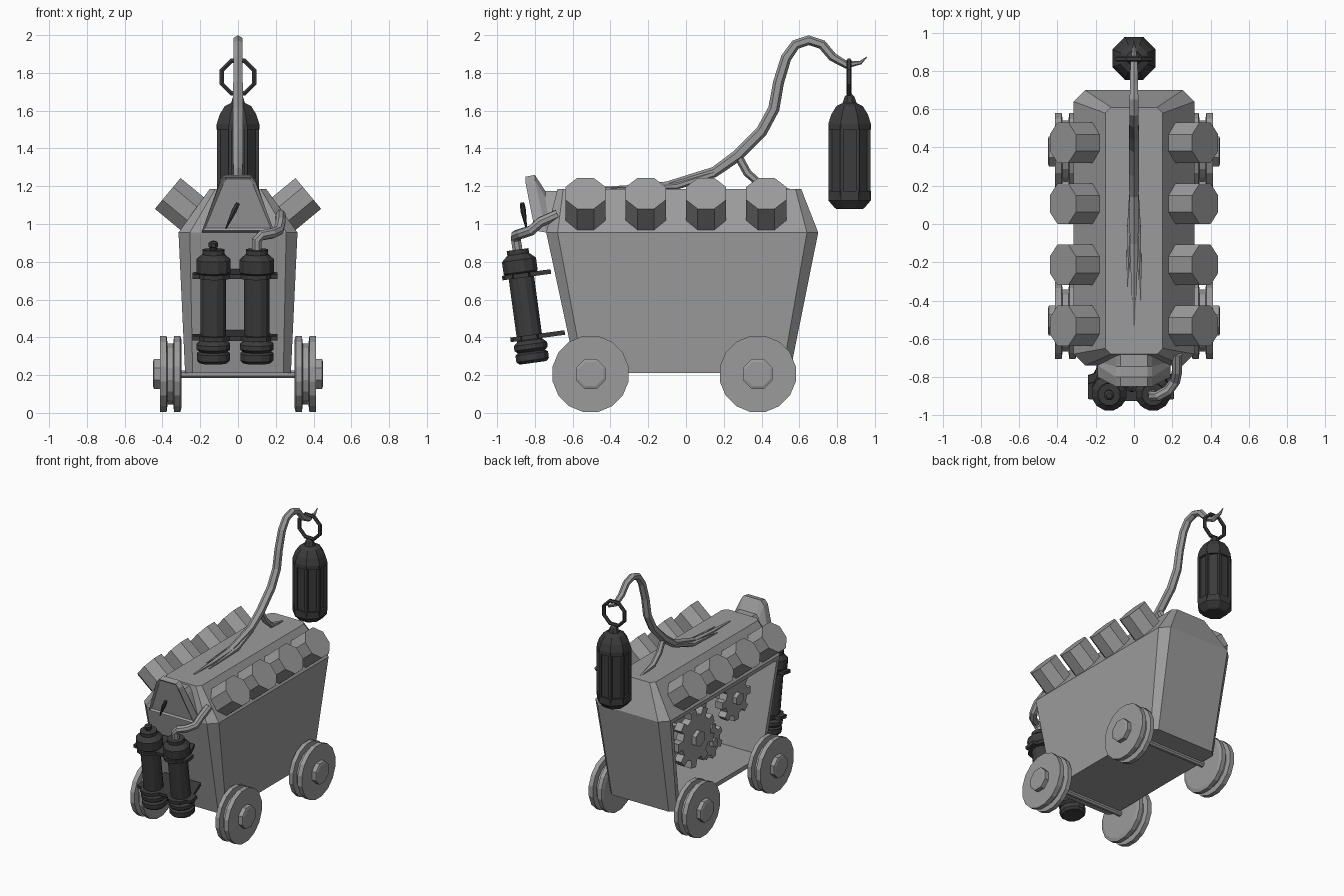
import bpy, bmesh, math
from mathutils import Vector, Matrix

if "Cube" in bpy.data.objects:
    bpy.data.objects.remove(bpy.data.objects["Cube"])


def material(name, v):
    m = bpy.data.materials.new(name)
    m.diffuse_color = (v, v, v, 1)
    m.use_nodes = True
    m.node_tree.nodes["Principled BSDF"].inputs["Base Color"].default_value = m.diffuse_color
    return m


LIGHT = material("light grey", 0.33)
DARK = material("charcoal", 0.045)


def finish(name, bm, mat):
    bmesh.ops.recalc_face_normals(bm, faces=bm.faces)
    me = bpy.data.meshes.new(name)
    bm.to_mesh(me)
    bm.free()
    me.materials.append(mat)
    ob = bpy.data.objects.new(name, me)
    bpy.context.collection.objects.link(ob)
    return ob


def loft(bm, rings, closed=False):
    """Skin a list of equal-length point rings and cap the ends."""
    vs = [[bm.verts.new(p) for p in r] for r in rings]
    n = len(vs[0])
    pairs = list(zip(vs, vs[1:])) + ([(vs[-1], vs[0])] if closed else [])
    for a, b in pairs:
        for i in range(n):
            j = (i + 1) % n
            bm.faces.new((a[i], a[j], b[j], b[i]))
    if not closed:
        bm.faces.new(vs[0][::-1])
        bm.faces.new(vs[-1])
    return vs


def circle(r, n, z=0, turn=0.5):
    return [Vector((r * math.cos(2 * math.pi * (i + turn) / n),
                    r * math.sin(2 * math.pi * (i + turn) / n), z)) for i in range(n)]


def lathe(name, profile, n, start, axis, mat, turn=0.5):
    """Turn a (radius, height) profile about an axis."""
    m = Matrix.Translation(start) @ Vector(axis).to_track_quat('Z', 'Y').to_matrix().to_4x4()
    bm = bmesh.new()
    loft(bm, [[m @ p for p in circle(r, n, h, turn)] for r, h in profile])
    return finish(name, bm, mat)


def tube(name, pts, radii, mat, n=6):
    pts = [Vector(p) for p in pts]
    bm = bmesh.new()
    rings, side, old = [], Vector((1, 0, 0)), None
    for i, p in enumerate(pts):
        d = (pts[min(i + 1, len(pts) - 1)] - pts[max(i - 1, 0)]).normalized()
        if old:
            side = old.rotation_difference(d) @ side
        side = (side - d * side.dot(d)).normalized()
        up, old = d.cross(side), d
        rings.append([p + side * c.x + up * c.y for c in circle(radii[i], n)])
    loft(bm, rings)
    return finish(name, bm, mat)


def box(name, lo, hi, mat, matrix=Matrix()):
    bm = bmesh.new()
    loft(bm, [[matrix @ Vector((x, y, z)) for x, y in
               ((lo[0], lo[1]), (hi[0], lo[1]), (hi[0], hi[1]), (lo[0], hi[1]))]
              for z in (lo[2], hi[2])])
    return finish(name, bm, mat)


# Cart body: flared tub with chamfered corners and a sloped roof
def cut_rect(x, y0, y1, c, z):
    return [Vector(p + (z,)) for p in ((-x + c, y0), (x - c, y0), (x, y0 + c), (x, y1 - c),
                                       (x - c, y1), (-x + c, y1), (-x, y1 - c), (-x, y0 + c))]


bm = bmesh.new()
loft(bm, [cut_rect(0.28, -0.58, 0.55, 0.04, 0.21), cut_rect(0.315, -0.74, 0.70, 0.06, 0.955),
          cut_rect(0.15, -0.68, 0.61, 0.03, 1.185)])
bmesh.ops.recalc_face_normals(bm, faces=bm.faces)
bm.faces.ensure_lookup_table()
# Open left side, hollowed out
wall = max((f for f in bm.faces if f.normal.x < -0.9), key=lambda f: f.calc_area())
bmesh.ops.inset_region(bm, faces=[wall], thickness=0.045)
hole = bmesh.ops.extrude_discrete_faces(bm, faces=[wall])["faces"][0]
for v in hole.verts:
    v.co.x = 0.22
finish("cart_body", bm, LIGHT)


# Gears inside the open side
def gear(name, y, z, r, teeth, x):
    bm = bmesh.new()
    outline = []
    for i in range(teeth):
        for f, k in ((-0.28, 0.76), (-0.2, 1), (0.2, 1), (0.28, 0.76)):
            a = 2 * math.pi * (i + f) / teeth
            outline.append((y + r * k * math.cos(a), z + r * k * math.sin(a)))
    loft(bm, [[Vector((h, a, b)) for a, b in outline] for h in (x, x + 0.06)])
    finish(name, bm, LIGHT)
    lathe(name + "_shaft", [(r * 0.28, 0), (r * 0.28, 0.2 - x + 0.03)], 6,
          (x - 0.03, y, z), (1, 0, 0), LIGHT)


gear("gear_large", 0.10, 0.58, 0.22, 9, -0.16)
gear("gear_front", -0.38, 0.70, 0.17, 8, -0.16)
gear("gear_back", 0.42, 0.70, 0.15, 8, -0.10)
gear("gear_low", -0.17, 0.43, 0.13, 7, -0.10)

# Wheels and axles
WHEEL = [(0.18, 0), (0.205, 0.008), (0.205, 0.04), (0.165, 0.045), (0.165, 0.075), (0.205, 0.08),
         (0.205, 0.115), (0.085, 0.12), (0.085, 0.15)]
for y, where in ((-0.505, "front"), (0.38, "back")):
    for s, side in ((-1, "left"), (1, "right")):
        lathe(f"{where}_{side}_wheel", WHEEL[:7], 16, (s * 0.298, y, 0.206), (s, 0, 0), LIGHT)
        lathe(f"{where}_{side}_hub", [(0.085, 0), (0.085, 0.045), (0.07, 0.05)], 8,
              (s * 0.40, y, 0.206), (s, 0, 0), LIGHT)
    lathe(f"{where}_axle", [(0.022, 0), (0.022, 0.62)], 8, (-0.31, y, 0.205), (1, 0, 0), LIGHT)

# Tilted stubby pipes on the roof slopes
for s, side in ((-1, "left"), (1, "right")):
    for i in range(4):
        lathe(f"{side}_roof_pipe_{i + 1}", [(0.115, 0), (0.115, 0.23)], 8,
              (s * 0.195, -0.532 + 0.319 * i, 1.015), (s * 0.77, 0, 0.64), LIGHT)

# Front gauge hood with recessed panel and needle
bm = bmesh.new()


def hood(y_top, y_low, k, top, low):
    return [Vector((x * k, y, z)) for x, y, z in (
        (-0.19, y_low, low), (0.19, y_low, low), (0.095, y_top, top - 0.03),
        (0.07, y_top, top), (-0.07, y_top, top), (-0.095, y_top, top - 0.03))]


loft(bm, [hood(-0.60, -0.60, 1.0, 1.175, 0.96), hood(-0.745, -0.72, 1.0, 1.175, 0.955),
          hood(-0.80, -0.74, 1.0, 1.26, 0.955), hood(-0.85, -0.80, 1.0, 1.25, 0.965)])
bmesh.ops.recalc_face_normals(bm, faces=bm.faces)
bm.faces.ensure_lookup_table()
bmesh.ops.inset_region(bm, faces=[bm.faces[-1]], thickness=0.02, depth=-0.012)
finish("gauge_hood", bm, LIGHT)
tube("gauge_needle", [(-0.065, -0.845, 0.975), (-0.02, -0.862, 1.07), (0, -0.867, 1.11)],
     [0.004, 0.015, 0.012], DARK)

# Twin gas bottles leaning at the front
LEAN = Vector((0, -0.135, 0.99)).normalized()
for x, side in ((-0.13, "left"), (0.10, "right")):
    lathe(f"{side}_gas_bottle", [(0.075, 0), (0.09, 0.015), (0.09, 0.05), (0.075, 0.06), (0.092, 0.075),
                                 (0.092, 0.1), (0.07, 0.12), (0.07, 0.46), (0.094, 0.485),
                                 (0.094, 0.55), (0.06, 0.58), (0.06, 0.605)], 12,
          (x, -0.81, 0.265), LEAN, DARK)
lathe("bottle_valve", [(0.018, 0), (0.018, 0.02), (0.027, 0.025), (0.027, 0.045), (0.015, 0.055)], 8,
      (-0.13, -0.89, 0.855), LEAN, DARK)
# Clamp plates with wavy front edge
for z, y, back, name in ((0.727, -0.874, 0.16, "upper"), (0.40, -0.83, 0.19, "lower")):
    m = Matrix.Translation((-0.015, y, z)) @ LEAN.to_track_quat('Z', 'Y').to_matrix().to_4x4()
    m = Matrix.Translation((-0.015, y, z)) @ Matrix.Rotation(math.atan2(0.135, 0.99), 4, 'X')
    half = [(0.03, -0.05), (0.07, -0.09), (0.115, -0.1), (0.165, -0.085), (0.19, -0.045),
            (0.225, -0.04), (0.225, 0.04), (0.19, 0.05)]
    edge = half + [(0.15, back), (-0.15, back)] + [(-a, b) for a, b in half[::-1]]
    bm = bmesh.new()
    loft(bm, [[m @ Vector((a, b, h)) for a, b in edge] for h in (-0.012, 0.012)])
    finish(f"{name}_bottle_clamp", bm, DARK)

# Feed pipe from right bottle to body
tube("feed_pipe", [(0.10, -0.89, 0.85), (0.10, -0.90, 0.915), (0.125, -0.90, 0.94),
                   (0.18, -0.87, 0.95), (0.215, -0.82, 0.965), (0.225, -0.77, 1.01),
                   (0.225, -0.68, 1.05)], [0.028] * 7, LIGHT, 8)

# Crooked branch holding the lantern, with roots on the roof
BRANCH = [(-0.53, 1.185), (-0.3, 1.188), (-0.1, 1.2), (0.15, 1.275), (0.27, 1.36), (0.40, 1.49),
          (0.465, 1.61), (0.49, 1.75), (0.53, 1.88), (0.58, 1.95), (0.65, 1.973), (0.72, 1.95),
          (0.775, 1.885), (0.85, 1.842), (0.925, 1.855), (0.958, 1.885)]
tube("branch", [(0, y, z) for y, z in BRANCH],
     [0.006, 0.018, 0.025, 0.028, 0.031, 0.031, 0.03, 0.029, 0.028, 0.027, 0.026, 0.025, 0.024,
      0.02, 0.01, 0.002], LIGHT)
tube("back_root", [(0, 0.27, 1.37), (0.0, 0.325, 1.27), (0, 0.40, 1.205), (0, 0.55, 1.18)],
     [0.022, 0.022, 0.02, 0.006], LIGHT)
for s, y in ((-1, -0.33), (1, -0.4)):
    tube("side_root", [(s * 0.01, 0.15, 1.265), (s * 0.022, -0.05, 1.2), (s * 0.035, y, 1.185)],
         [0.018, 0.018, 0.004], LIGHT)

# Lantern: cage, core, posts, base, dome and ring
LY = 0.866
lathe("lantern_core", [(0.105, 1.15), (0.105, 1.52)], 8, (0, LY, 0), (0, 0, 1), DARK)
lathe("lantern_base", [(0.075, 1.08), (0.085, 1.085), (0.122, 1.125), (0.122, 1.175)], 8,
      (0, LY, 0), (0, 0, 1), DARK)
lathe("lantern_dome", [(0.122, 1.5), (0.122, 1.53), (0.105, 1.58), (0.075, 1.625), (0.04, 1.64),
                       (0.028, 1.675), (0.012, 1.69)], 8, (0, LY, 0), (0, 0, 1), DARK)
for i, p in enumerate(circle(0.11, 8)):
    lathe(f"lantern_post_{i + 1}", [(0.013, 1.15), (0.013, 1.52)], 4, (p.x, p.y + LY, 0), (0, 0, 1), DARK)
bm = bmesh.new()
rings = []
for p in circle(1, 8):
    d = Vector((p.x, 0, p.y))
    rings.append([Vector((0, LY - 0.003, 1.778)) + d * (0.093 + c.x) + Vector((0, c.y, 0))
                  for c in circle(0.014, 6)])
loft(bm, rings, closed=True)
finish("lantern_ring", bm, DARK)
